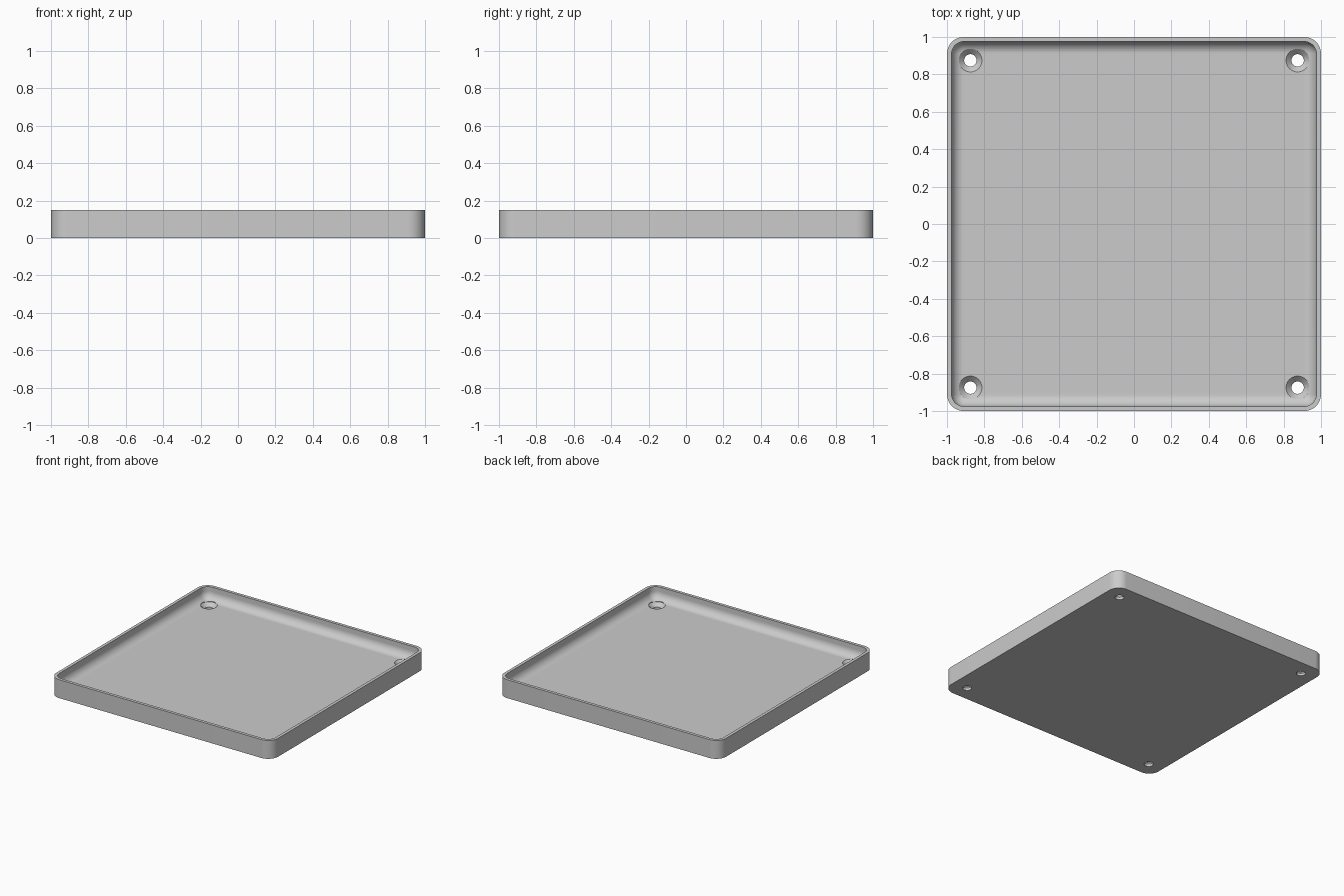
import bpy
import bmesh
from math import pi, sin, cos, radians

HEIGHT, FLOOR = 0.15, 0.05
CORNER, WALL, FILLET = 0.09, 0.025, 0.064
ARC = 12

if "Cube" in bpy.data.objects:
    bpy.data.objects.remove(bpy.data.objects["Cube"], do_unlink=True)

grey = bpy.data.materials.new("light grey")
grey.use_nodes = True
colour = (0.6, 0.6, 0.6, 1)
grey.diffuse_color = colour
grey.node_tree.nodes["Principled BSDF"].inputs["Base Color"].default_value = colour


def make_object(name, bm):
    bmesh.ops.recalc_face_normals(bm, faces=bm.faces)
    mesh = bpy.data.meshes.new(name)
    bm.to_mesh(mesh)
    bm.free()
    mesh.materials.append(grey)
    obj = bpy.data.objects.new(name, mesh)
    bpy.context.collection.objects.link(obj)
    return obj


def rounded_square(inset):
    """Outline of the tray, moved inwards by inset."""
    radius, centre = CORNER - inset, 1 - CORNER
    points = []
    for quarter, (sx, sy) in enumerate([(1, 1), (-1, 1), (-1, -1), (1, -1)]):
        for i in range(ARC + 1):
            a = (quarter + i / ARC) * pi / 2
            points.append((sx * centre + radius * cos(a), sy * centre + radius * sin(a)))
    return points


def circle(x, y, radius, count=48):
    return [(x + radius * cos(2 * pi * i / count), y + radius * sin(2 * pi * i / count))
            for i in range(count)]


def loft(bm, sections):
    """Skin a stack of (outline, height) sections and cap both ends."""
    rings = [[bm.verts.new((x, y, z)) for x, y in outline] for outline, z in sections]
    for low, high in zip(rings, rings[1:]):
        for i in range(len(low)):
            j = (i + 1) % len(low)
            bm.faces.new((low[i], low[j], high[j], high[i]))
    bm.faces.new(rings[0])
    bm.faces.new(rings[-1])


# Tray: outer wall, flat rim, inner wall and a filleted floor
sections = [(rounded_square(0), 0), (rounded_square(0), HEIGHT),
            (rounded_square(WALL), HEIGHT)]
for i in range(ARC + 1):
    a = i / ARC * pi / 2
    sections.append((rounded_square(WALL + FILLET * (1 - cos(a))),
                     FLOOR + FILLET * (1 - sin(a))))
bm = bmesh.new()
loft(bm, sections)
tray = make_object("tray", bm)

# Countersunk screw holes, one in each corner
bm = bmesh.new()
for x in (-0.875, 0.875):
    for y in (-0.875, 0.875):
        profile = [(0.033, -0.05), (0.033, 0.02), (0.062, FLOOR), (0.062, HEIGHT + 0.05)]
        loft(bm, [(circle(x, y, r), z) for r, z in profile])
cutter = make_object("screw_hole_cutter", bm)

cut = tray.modifiers.new("screw holes", "BOOLEAN")
cut.operation = "DIFFERENCE"
cut.solver = "EXACT"
cut.object = cutter
bpy.ops.object.select_all(action="DESELECT")
tray.select_set(True)
bpy.context.view_layer.objects.active = tray
bpy.ops.object.modifier_apply(modifier=cut.name)
bpy.data.objects.remove(cutter, do_unlink=True)

bpy.ops.object.shade_smooth_by_angle(angle=radians(30))
